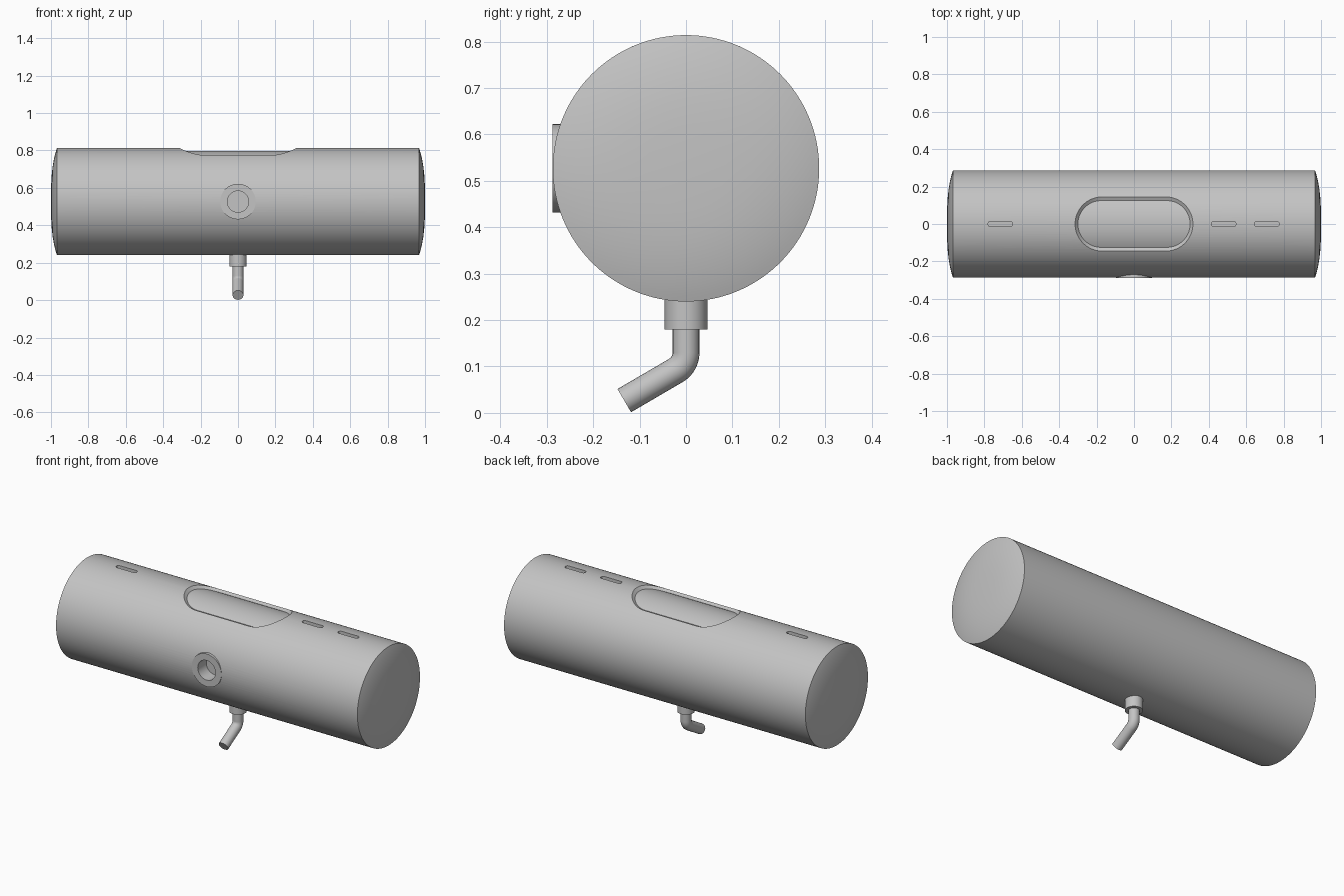
import bpy, bmesh, math
from mathutils import Matrix, Vector

cube = bpy.data.objects.get("Cube")
if cube:
    bpy.data.objects.remove(cube, do_unlink=True)

R, CZ = 0.287, 0.527          # body radius and axis height
AXIS_X = Matrix.Translation((0, 0, CZ)) @ Matrix.Rotation(math.pi / 2, 4, 'Y')
AXIS_Y = Matrix.Translation((0, 0, CZ)) @ Matrix.Rotation(math.pi / 2, 4, 'X')

grey = bpy.data.materials.new("satin grey")
grey.use_nodes = True
colour = (0.55, 0.55, 0.55, 1)
grey.diffuse_color = colour
grey.node_tree.nodes["Principled BSDF"].inputs["Base Color"].default_value = colour


def finish(bm, name):
    bmesh.ops.recalc_face_normals(bm, faces=bm.faces)
    mesh = bpy.data.meshes.new(name)
    bm.to_mesh(mesh)
    bm.free()
    mesh.materials.append(grey)
    obj = bpy.data.objects.new(name, mesh)
    bpy.context.collection.objects.link(obj)
    return obj


def activate(obj):
    bpy.ops.object.select_all(action='DESELECT')
    obj.select_set(True)
    bpy.context.view_layer.objects.active = obj


def smooth(obj, angle=35):
    activate(obj)
    bpy.ops.object.shade_smooth_by_angle(angle=math.radians(angle))


def lathe(name, profile, matrix=Matrix(), steps=64):
    """Revolve (radius, height) points about local z."""
    bm = bmesh.new()
    verts = [bm.verts.new((r, 0, h)) for r, h in profile]
    edges = [bm.edges.new(pair) for pair in zip(verts, verts[1:])]
    bmesh.ops.spin(bm, geom=verts + edges, cent=(0, 0, 0), axis=(0, 0, 1),
                   angle=math.tau, steps=steps)
    bmesh.ops.remove_doubles(bm, verts=bm.verts, dist=1e-5)
    bm.transform(matrix)
    return finish(bm, name)


def stadium(half_x, half_y, corner, steps=16):
    """Rounded rectangle outline."""
    points = []
    for q, (sx, sy) in enumerate(((1, 1), (-1, 1), (-1, -1), (1, -1))):
        for i in range(steps + 1):
            a = (q + i / steps) * math.pi / 2
            points.append((sx * (half_x - corner) + corner * math.cos(a),
                           sy * (half_y - corner) + corner * math.sin(a)))
    return points


def prism(name, outline, x, low, high):
    bm = bmesh.new()
    face = bm.faces.new([bm.verts.new((x + px, py, low)) for px, py in outline])
    out = bmesh.ops.extrude_face_region(bm, geom=[face])
    top = [v for v in out["geom"] if isinstance(v, bmesh.types.BMVert)]
    bmesh.ops.translate(bm, verts=top, vec=(0, 0, high - low))
    bmesh.ops.remove_doubles(bm, verts=bm.verts, dist=1e-5)
    return finish(bm, name)


def cut(obj, cutter):
    cutter.hide_render = True
    mod = obj.modifiers.new("cut", 'BOOLEAN')
    mod.operation, mod.solver, mod.object = 'DIFFERENCE', 'EXACT', cutter
    activate(obj)
    bpy.ops.object.modifier_apply(modifier=mod.name)
    bpy.data.objects.remove(cutter, do_unlink=True)


# Body: long drum with shallow domed ends
dome = [(R * t, 0.968 + 0.032 * (1 - t ** 3))
        for t in (0, 0.3, 0.5, 0.65, 0.78, 0.88, 0.95, 1)]
body = lathe("drum_body", [(r, -h) for r, h in dome] + dome[::-1], AXIS_X, 128)

# Window opening, small top slots and the front bore
cut(body, prism("window_cutter", stadium(0.315, 0.145, 0.145), 0, 0.70, 0.9))
for x in (-0.715, 0.48, 0.71):
    cut(body, prism("slot_cutter", stadium(0.065, 0.014, 0.012, 6), x, 0.795, 0.9))
cut(body, lathe("bore_cutter", [(0, 0.2), (0.06, 0.2), (0.06, 0.4), (0, 0.4)], AXIS_Y))
smooth(body)

# Curved window floor just below the body surface
R_FLOOR = 0.27
floor = lathe("window_floor", [(R_FLOOR, -0.33), (R_FLOOR, 0.33)], AXIS_X, 128)
bm = bmesh.new()
bm.from_mesh(floor.data)
unseen = [f for f in bm.faces if f.calc_center_median().z < 0.74]
bmesh.ops.delete(bm, geom=unseen, context='FACES')
bm.to_mesh(floor.data)
bm.free()
smooth(floor)

# Sloping rim that follows the drum between body and floor
bm = bmesh.new()
rings = []
for half_x, half_y, radius in ((0.315, 0.145, R), (0.30, 0.125, R_FLOOR)):
    rings.append([bm.verts.new((x, y, CZ + math.sqrt(radius ** 2 - y ** 2)))
                  for x, y in stadium(half_x, half_y, half_y)])
outer, inner = rings
for i in range(len(outer)):
    bm.faces.new((outer[i - 1], outer[i], inner[i], inner[i - 1]))
rim = finish(bm, "window_rim")
if sum(p.normal.z for p in rim.data.polygons) < 0:
    rim.data.flip_normals()
smooth(rim)

# Front port: flat-faced ring with a blind bore
smooth(lathe("front_port", [(0.095, 0.21), (0.095, 0.288), (0.057, 0.288),
                            (0.057, 0.21), (0, 0.21)], AXIS_Y))

# Collar under the body
smooth(lathe("spout_collar", [(0, 0.18), (0.046, 0.18), (0.046, 0.26), (0, 0.26)]))

# Bent spout: straight drop, sixty degree bend, straight tip
bend, start = 0.045, 0.13
path = [Vector((0, 0, 0.22))]
for i in range(13):
    a = math.radians(60) * i / 12
    path.append(Vector((0, -bend * (1 - math.cos(a)), start - bend * math.sin(a))))
path.append(Vector((0, -0.133, 0.0265)))
curve = bpy.data.curves.new("bent_spout", 'CURVE')
curve.dimensions = '3D'
curve.bevel_depth, curve.bevel_resolution = 0.029, 8
curve.use_fill_caps = True
spline = curve.splines.new('POLY')
spline.points.add(len(path) - 1)
for point, co in zip(spline.points, path):
    point.co = (*co, 1)
curve.materials.append(grey)
spout = bpy.data.objects.new("bent_spout", curve)
bpy.context.collection.objects.link(spout)
activate(spout)
bpy.ops.object.convert(target='MESH')
smooth(bpy.context.object)
